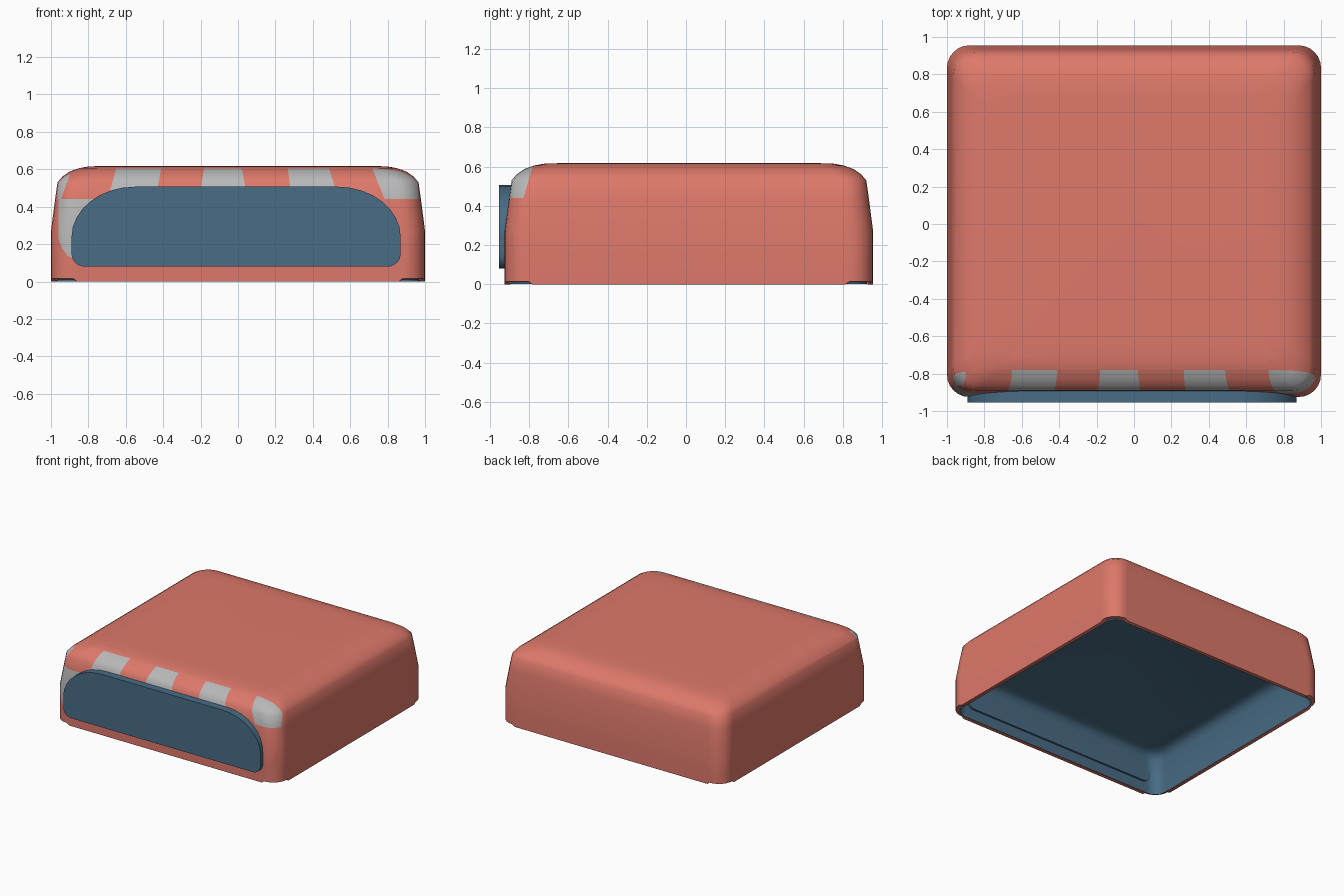
import bpy, bmesh, math
from mathutils import Vector

if "Cube" in bpy.data.objects:
    bpy.data.objects.remove(bpy.data.objects["Cube"])


def material(name, rgb):
    m = bpy.data.materials.new(name)
    m.diffuse_color = (*rgb, 1)
    m.use_nodes = True
    m.node_tree.nodes["Principled BSDF"].inputs["Base Color"].default_value = m.diffuse_color
    return m


CORAL = material("coral", (0.73, 0.19, 0.145))
GREY = material("light grey", (0.48, 0.48, 0.48))
BLUE = material("slate blue", (0.065, 0.15, 0.235))


def finish(bm, name, mats, angle=50):
    me = bpy.data.meshes.new(name)
    bm.to_mesh(me)
    bm.free()
    for m in mats:
        me.materials.append(m)
    ob = bpy.data.objects.new(name, me)
    bpy.context.collection.objects.link(ob)
    bpy.ops.object.select_all(action='DESELECT')
    bpy.context.view_layer.objects.active = ob
    ob.select_set(True)
    bpy.ops.object.shade_smooth_by_angle(angle=math.radians(angle))
    return ob


def ring(bm, z, inset, r=0.12, notch=0.0, seg=6):
    """Rounded rectangle loop; notch lifts the corner points."""
    x1, y0, y1 = 1 - inset, -0.925 + inset, 0.955 - inset
    centres = [(x1 - r, y1 - r), (-x1 + r, y1 - r), (-x1 + r, y0 + r), (x1 - r, y0 + r)]
    verts = []
    for q, (cx, cy) in enumerate(centres):
        a0 = q * math.pi / 2
        side = Vector((math.sin(a0), -math.cos(a0))) * 0.02
        pts = [(cx + r * math.cos(a0) + side.x, cy + r * math.sin(a0) + side.y, z)]
        for i in range(seg + 1):
            a = a0 + i * math.pi / 2 / seg
            pts.append((cx + r * math.cos(a), cy + r * math.sin(a), z + notch))
        a1 = a0 + math.pi / 2
        pts.append((cx + r * math.cos(a1) - 0.02 * math.sin(a1),
                    cy + r * math.sin(a1) + 0.02 * math.cos(a1), z))
        verts += [bm.verts.new(p) for p in pts]
    return verts


def skin(bm, loops, cap):
    for a, b in zip(loops, loops[1:]):
        n = len(a)
        for i in range(n):
            j = (i + 1) % n
            bm.faces.new((a[i], a[j], b[j], b[i]))
    if cap:
        bm.faces.new(loops[-1])


# Outer shell with a thin bottom rim and raised corners
bm = bmesh.new()
loops = [ring(bm, 0, 0.03, 0.09, 0.012), ring(bm, 0, 0, notch=0.015)]
for z, d in [(0.08, 0), (0.27, 0), (0.44, 0.022), (0.53, 0.035), (0.56, 0.06),
             (0.588, 0.1), (0.606, 0.15), (0.615, 0.2), (0.618, 0.28)]:
    loops.append(ring(bm, z, d))
skin(bm, loops, True)


# Painted blocks on the front edge: lines given as x at z 0.50 and at z 0.61
LINES = [(-0.925, -0.885), (-0.68, -0.65), (-0.43, -0.41), (-0.2, -0.18),
         (0.04, 0.02), (0.28, 0.265), (0.52, 0.485), (0.76, 0.715)]


def cut(co, no):
    faces = [f for f in bm.faces if f.calc_center_median().y < -0.5]
    geom = faces + list({e for f in faces for e in f.edges}) + list({v for f in faces for v in f.verts})
    bmesh.ops.bisect_plane(bm, geom=geom, plane_co=co, plane_no=no, dist=1e-5)


for xb, xt in LINES:
    cut((xb, 0, 0.5), Vector((0.11, 0, xb - xt)).normalized())
cut((-0.96, 0, 0), (1, 0, 0))
cut((0, -0.83, 0.44), Vector((0, 1, -0.3)).normalized())

for f in bm.faces:
    c = f.calc_center_median()
    if c.y > -0.83 + 0.3 * (c.z - 0.44):
        continue
    passed = sum(c.x > xb + (xt - xb) * (c.z - 0.5) / 0.11 for xb, xt in LINES)
    if c.z > 0.44 and passed % 2 == 0:
        f.material_index = 1
    elif 0.08 < c.z < 0.44 and -0.96 < c.x < -0.7:
        f.material_index = 1
finish(bm, "outer_shell", [CORAL, GREY])

# Inner liner, open at the bottom
bm = bmesh.new()
loops = [ring(bm, z, d, 0.09) for z, d in
         [(0.001, 0.03), (0.12, 0.045), (0.25, 0.07), (0.285, 0.085), (0.305, 0.11), (0.315, 0.15)]]
skin(bm, loops, True)
bmesh.ops.reverse_faces(bm, faces=bm.faces[:])
finish(bm, "inner_liner", [BLUE])

# Front panel: wide arched plate
bm = bmesh.new()
outline = []
x0, x1, z0, z1 = -0.89, 0.87, 0.08, 0.507
for cx, cz, rx, rz, a0 in [(x1 - 0.34, z1 - 0.27, 0.34, 0.27, 0), (x0 + 0.34, z1 - 0.27, 0.34, 0.27, 90),
                           (x0 + 0.07, z0 + 0.07, 0.07, 0.07, 180), (x1 - 0.07, z0 + 0.07, 0.07, 0.07, 270)]:
    for i in range(9):
        a = math.radians(a0 + i * 90 / 8)
        outline.append((cx + rx * math.cos(a), cz + rz * math.sin(a)))
face = bm.faces.new([bm.verts.new((x, -0.955, z)) for x, z in outline])
ext = bmesh.ops.extrude_face_region(bm, geom=[face], use_keep_orig=True)
for v in ext["geom"]:
    if isinstance(v, bmesh.types.BMVert):
        v.co.y = -0.87
bmesh.ops.recalc_face_normals(bm, faces=bm.faces[:])
finish(bm, "front_panel", [BLUE], 35)
